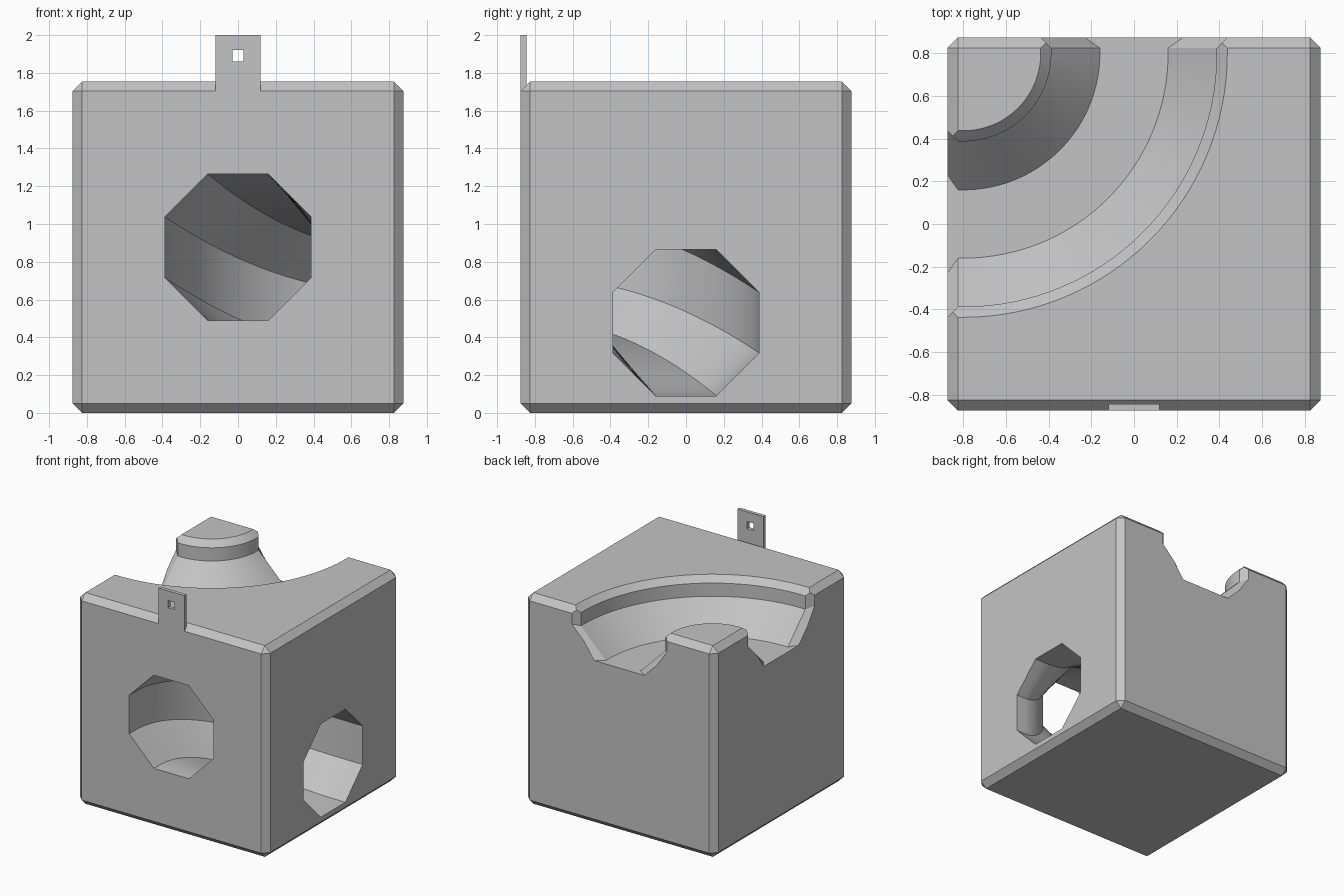
import bpy, bmesh, math
from mathutils import Vector, Matrix

HALF, HEIGHT, CHAMFER = 0.875, 1.755, 0.05
RADIUS = 0.8            # bend radius of both tracks
FLAT, SIDE = 0.3875, 0.16   # octagon half width and half side

old = bpy.data.objects.get("Cube")
if old:
    bpy.data.objects.remove(old, do_unlink=True)

grey = bpy.data.materials.new("light_grey")
grey.use_nodes = True
colour = (0.55, 0.55, 0.55, 1)
grey.diffuse_color = colour
grey.node_tree.nodes["Principled BSDF"].inputs["Base Color"].default_value = colour


def finish(name, bm):
    bmesh.ops.recalc_face_normals(bm, faces=bm.faces)
    mesh = bpy.data.meshes.new(name)
    bm.to_mesh(mesh)
    bm.free()
    mesh.materials.append(grey)
    obj = bpy.data.objects.new(name, mesh)
    bpy.context.collection.objects.link(obj)
    return obj


def box(name, low, high, chamfer=0):
    low, high = Vector(low), Vector(high)
    bm = bmesh.new()
    bmesh.ops.create_cube(bm, size=1, matrix=Matrix.Translation((low + high) / 2)
                          @ Matrix.Diagonal((*(high - low), 1)))
    if chamfer:
        bmesh.ops.bevel(bm, geom=bm.edges[:], offset=chamfer, segments=1,
                        affect='EDGES', profile=0.5)
    return finish(name, bm)


def cut(target, cutter):
    mod = target.modifiers.new("cut", 'BOOLEAN')
    mod.operation, mod.object, mod.solver = 'DIFFERENCE', cutter, 'EXACT'
    cutter.hide_render = True
    bpy.context.view_layer.objects.active = target
    bpy.ops.object.modifier_apply(modifier=mod.name)
    bpy.data.objects.remove(cutter, do_unlink=True)


def sweep(name, centre, start, profile, height, steps=32):
    """Sweep a profile round a quarter bend with short straight ends."""
    stations = [(0, 0.125, 0.1), (0, 0.025, 0)]
    stations += [(i / steps, 0, 0) for i in range(steps + 1)]
    stations += [(1, 0.025, 0), (1, 0.125, 0.1)]
    bm = bmesh.new()
    rings = []
    for u, straight, flare in stations:
        a = start + u * math.pi / 2
        out = Vector((math.cos(a), math.sin(a), 0))
        along = Vector((-out.y, out.x, 0)) * (straight if u else -straight)
        base = Vector((*centre, height(u))) + out * RADIUS + along
        rings.append([bm.verts.new(base + out * x + Vector((0, 0, z)))
                      for x, z in profile(flare)])
    for r, s in zip(rings, rings[1:]):
        for i in range(len(r)):
            j = (i + 1) % len(r)
            bm.faces.new((r[i], r[j], s[j], s[i]))
    bm.faces.new(rings[0])
    bm.faces.new(rings[-1])
    return finish(name, bm)


def octagon(flare):
    r = math.hypot(FLAT, SIDE)
    return [(r * math.cos(a), r * math.sin(a))
            for a in (math.pi * (i + 0.5) / 4 for i in range(8))]


def trough(flare):
    # Lower half of the octagon, chamfered lip, walls flaring at the ends
    right = [(SIDE + flare * math.sqrt(2), -FLAT),
             (FLAT + flare, -SIDE + flare * (math.sqrt(2) - 1)),
             (FLAT + flare, flare - CHAMFER),
             (FLAT + 0.2, 0.2 - CHAMFER)]
    return right + [(-x, z) for x, z in reversed(right)]


# Chamfered block with an open curved channel and a descending tunnel
block = box("track_block", (-HALF, -HALF, 0), (HALF, HALF, HEIGHT), CHAMFER)
cut(block, sweep("channel_cutter", (-RADIUS, RADIUS), -math.pi / 2, trough,
                 lambda u: HEIGHT))
cut(block, sweep("tunnel_cutter", (RADIUS, -RADIUS), math.pi / 2, octagon,
                 lambda u: 0.4775 + 0.4 * math.sin(u * math.pi / 2) ** 2))

# Hanging tab with a square hole
tab = box("hanging_tab", (-0.12, -HALF, HEIGHT - CHAMFER), (0.12, -0.845, 2))
cut(tab, box("tab_hole_cutter", (-0.03, -1, 1.86), (0.03, -0.7, 1.92)))

# Smooth the curved walls, keep the facets sharp
bpy.ops.object.select_all(action='DESELECT')
block.select_set(True)
bpy.context.view_layer.objects.active = block
bpy.ops.object.shade_smooth_by_angle(angle=math.radians(20))
